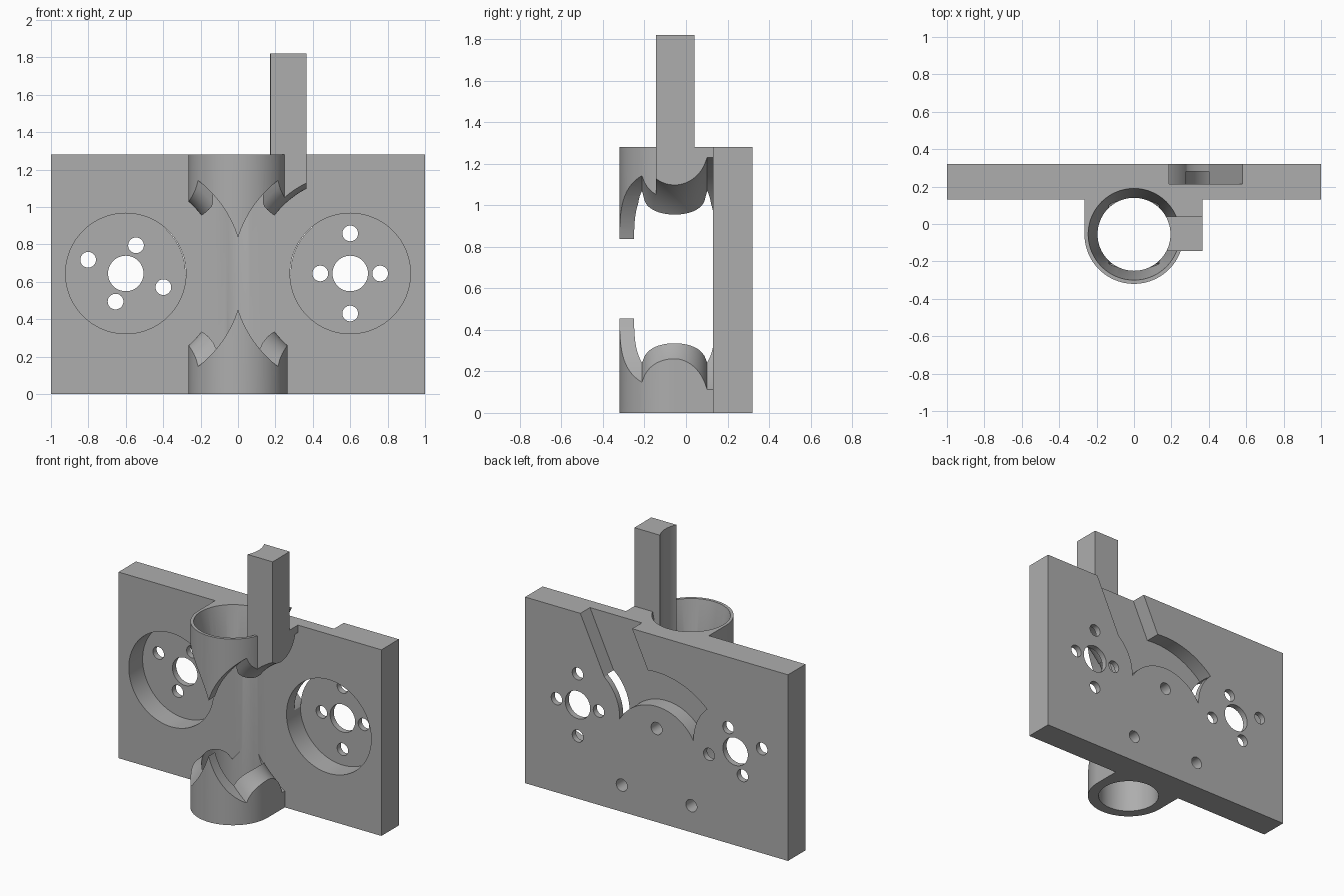
import bpy, bmesh, math

cube = bpy.data.objects.get("Cube")
if cube:
    bpy.data.objects.remove(cube, do_unlink=True)

grey = bpy.data.materials.new("plain grey")
grey.use_nodes = True
grey.diffuse_color = (0.42, 0.42, 0.42, 1)
grey.node_tree.nodes["Principled BSDF"].inputs["Base Color"].default_value = (0.42, 0.42, 0.42, 1)


def finish(name, bm):
    bmesh.ops.recalc_face_normals(bm, faces=bm.faces[:])
    mesh = bpy.data.meshes.new(name)
    bm.to_mesh(mesh)
    bm.free()
    mesh.materials.append(grey)
    obj = bpy.data.objects.new(name, mesh)
    bpy.context.collection.objects.link(obj)
    return obj


def loft(name, rings):
    """Closed solid through rings of equal point count."""
    bm = bmesh.new()
    loops = [[bm.verts.new(p) for p in ring] for ring in rings]
    n = len(loops[0])
    for a, b in zip(loops, loops[1:]):
        for i in range(n):
            j = (i + 1) % n
            bm.faces.new((a[i], a[j], b[j], b[i]))
    bm.faces.new(loops[0])
    bm.faces.new(loops[-1])
    return finish(name, bm)


def lathe(name, axis, cx, c2, profile, segs=64):
    """Turn (position, radius) pairs about an axis parallel to Y or Z."""
    rings = []
    for t, r in profile:
        ring = []
        for i in range(segs):
            a = math.tau * i / segs
            u, v = cx + r * math.cos(a), c2 + r * math.sin(a)
            ring.append((u, t, v) if axis == "Y" else (u, v, t))
        rings.append(ring)
    return loft(name, rings)


def prism(name, outline, y0, y1):
    return loft(name, [[(x, y, z) for x, z in outline] for y in (y0, y1)])


def box(name, x0, x1, y0, y1, z0, z1):
    return prism(name, [(x0, z0), (x1, z0), (x1, z1), (x0, z1)], y0, y1)


def combine(target, tool, operation):
    mod = target.modifiers.new("combine", "BOOLEAN")
    mod.operation = operation
    mod.solver = "EXACT"
    mod.object = tool
    bpy.context.view_layer.objects.active = target
    bpy.ops.object.modifier_apply(modifier=mod.name)
    bpy.data.objects.remove(tool, do_unlink=True)


def add(target, tool):
    combine(target, tool, "UNION")


def cut(target, tool):
    combine(target, tool, "DIFFERENCE")


FRONT, BACK, TOP = 0.13, 0.32, 1.28      # plate faces
TUBE_Y, TUBE_R, BORE_R = -0.055, 0.265, 0.195
WHEEL_X, WHEEL_Z, POCKET_R = 0.6, 0.645, 0.322

# Mounting plate with tube, tube web and side block
bracket = box("bracket", -1, 1, FRONT, BACK, 0, TOP)
add(bracket, lathe("tube", "Z", 0, TUBE_Y, [(0, TUBE_R), (TOP, TUBE_R)], 96))
add(bracket, box("tube_web", -TUBE_R, TUBE_R, TUBE_Y, 0.2, 0, TOP))
add(bracket, box("side_block", 0.17, 0.365, -0.145, 0.2, 0.95, TOP))

# Tapered mouth, then the upright post, then the straight bore
cut(bracket, lathe("mouth", "Z", 0, TUBE_Y, [(0.98, 0.19), (1.28, 0.245), (1.4, 0.267)], 96))
add(bracket, box("post", 0.17, 0.365, -0.145, 0.04, 0.95, 1.82))
cut(bracket, lathe("bore", "Z", 0, TUBE_Y, [(-0.1, BORE_R), (2, BORE_R)], 96))

# Clearance for two grooved wheels
OUTER, HALF, GROOVE = 0.63, 0.157, 0.162
profile = [(-0.5, OUTER)]
for i in range(25):
    d = HALF * (2 * i / 24 - 1)
    profile.append((TUBE_Y + d, 0.51 + GROOVE - math.sqrt(GROOVE ** 2 - d ** 2)))
profile[1] = (profile[1][0], OUTER)
profile[-1] = (profile[-1][0], OUTER)
profile.append((FRONT, OUTER))
for side in (-1, 1):
    cut(bracket, lathe("wheel_clearance", "Y", side * WHEEL_X, WHEEL_Z, profile, 128))

# Curved recess with slanted slot on the back
ARC_Z, ARC_IN, ARC_OUT, FLOOR = 0.47, 0.325, 0.56, 0.215
angles = [math.radians(30 + 120 * i / 40) for i in range(41)]
outline = [(ARC_OUT * math.cos(a), ARC_Z + ARC_OUT * math.sin(a)) for a in angles]
outline += [(ARC_IN * math.cos(a), ARC_Z + ARC_IN * math.sin(a)) for a in reversed(angles)]
recess = prism("recess", outline, FLOOR, 0.5)
slant = 0.47
low, high = 0.85, 1.4
slot = [(x + slant * (z - TOP), z) for x, z in
        ((0.186, low), (0.58, low), (0.58, high), (0.186, high))]
add(recess, prism("slot", slot, FLOOR, 0.5))
for side in (-1, 1):
    cut(recess, lathe("recess_end", "Y", side * WHEEL_X, WHEEL_Z,
                      [(0, POCKET_R - 0.003), (0.6, POCKET_R - 0.003)], 96))
cut(bracket, recess)

# Motor pockets, shaft holes and screw holes
for side, turn in ((-1, math.radians(-20)), (1, math.pi / 2)):
    cx = side * WHEEL_X
    cut(bracket, lathe("pocket", "Y", cx, WHEEL_Z, [(0, POCKET_R), (0.28, POCKET_R)], 96))
    cut(bracket, lathe("shaft_hole", "Y", cx, WHEEL_Z, [(0, 0.095), (0.5, 0.095)], 48))
    for i in range(4):
        a = turn + i * math.pi / 2
        r = 0.16 if i % 2 else 0.214
        cut(bracket, lathe("screw_hole", "Y", cx + r * math.cos(a), WHEEL_Z + r * math.sin(a),
                           [(0, 0.042), (0.5, 0.042)], 32))

# Blind fixing holes on the back
for x, z in ((0, 0.643), (-0.265, 0.183), (0.265, 0.183)):
    cut(bracket, lathe("fixing_hole", "Y", x, z, [(0.19, 0.042), (0.5, 0.042)], 32))

bpy.ops.object.select_all(action="DESELECT")
bracket.select_set(True)
bpy.context.view_layer.objects.active = bracket
bpy.ops.object.shade_smooth_by_angle(angle=math.radians(25))
